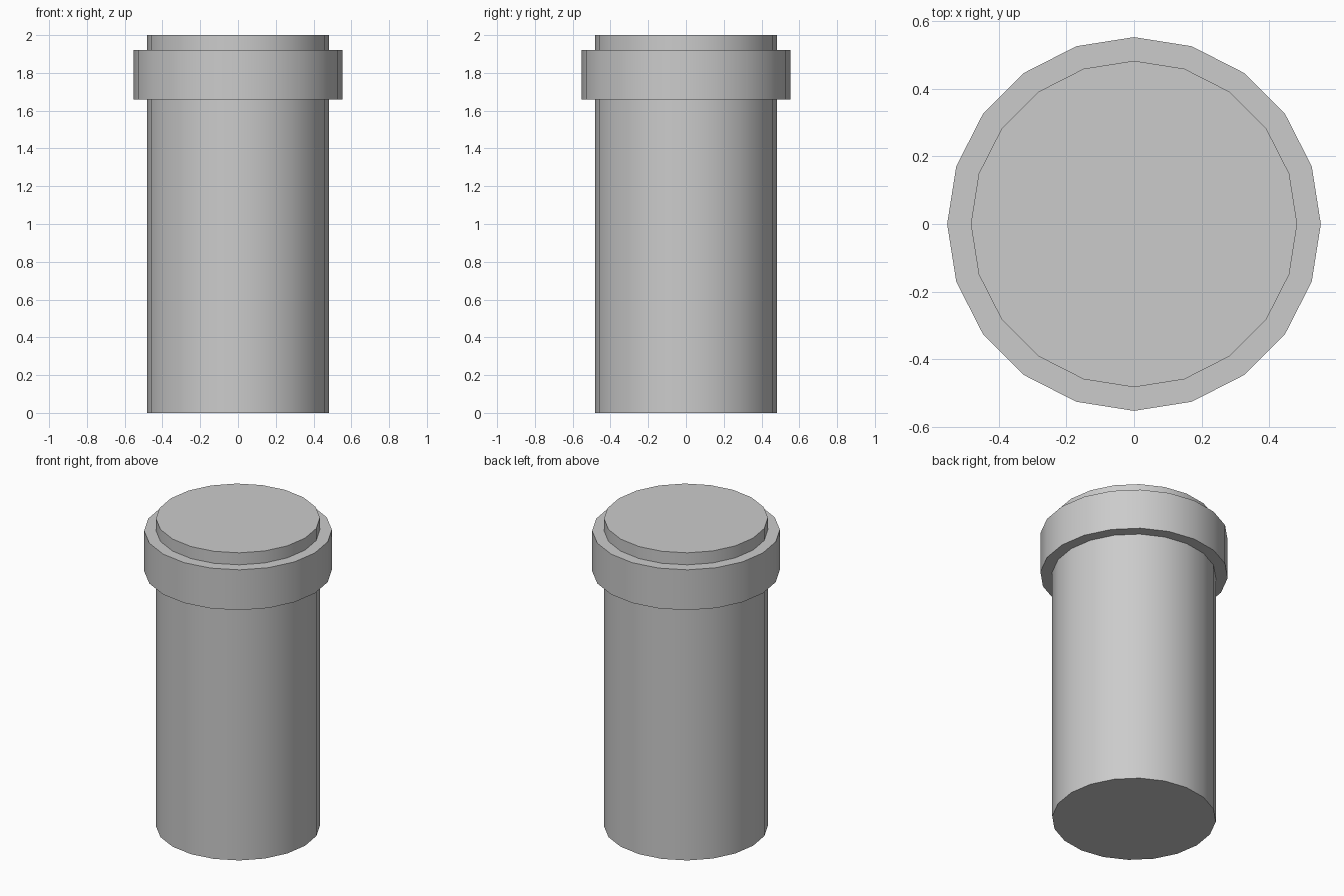
import bpy, bmesh
from math import cos, sin, pi, radians

if "Cube" in bpy.data.objects:
    bpy.data.objects.remove(bpy.data.objects["Cube"])

SIDES = 20
BODY_R, COLLAR_R = 0.483, 0.553

# Outer profile (radius, z), from the base up to the top rim
PROFILE = [
    (BODY_R, 0.0),
    (BODY_R, 1.66),
    (COLLAR_R, 1.66),
    (COLLAR_R, 1.922),
    (BODY_R, 1.922),
    (BODY_R, 2.0),
]


def lathe(name, profile, sides):
    """Revolve a profile around z and close both ends with flat caps."""
    bm = bmesh.new()
    rings = [[bm.verts.new((r * cos(2 * pi * i / sides), r * sin(2 * pi * i / sides), z))
              for i in range(sides)] for r, z in profile]
    for low, high in zip(rings, rings[1:]):
        for i in range(sides):
            j = (i + 1) % sides
            bm.faces.new((low[i], low[j], high[j], high[i]))
    bm.faces.new(rings[0][::-1])
    bm.faces.new(rings[-1])
    mesh = bpy.data.meshes.new(name)
    bm.to_mesh(mesh)
    bm.free()
    obj = bpy.data.objects.new(name, mesh)
    bpy.context.collection.objects.link(obj)
    bpy.context.view_layer.objects.active = obj
    obj.select_set(True)
    bpy.ops.object.shade_smooth_by_angle(angle=radians(30))
    obj.select_set(False)
    return obj


# Round post with a raised collar near the top
lathe("collared_cylinder", PROFILE, SIDES)
